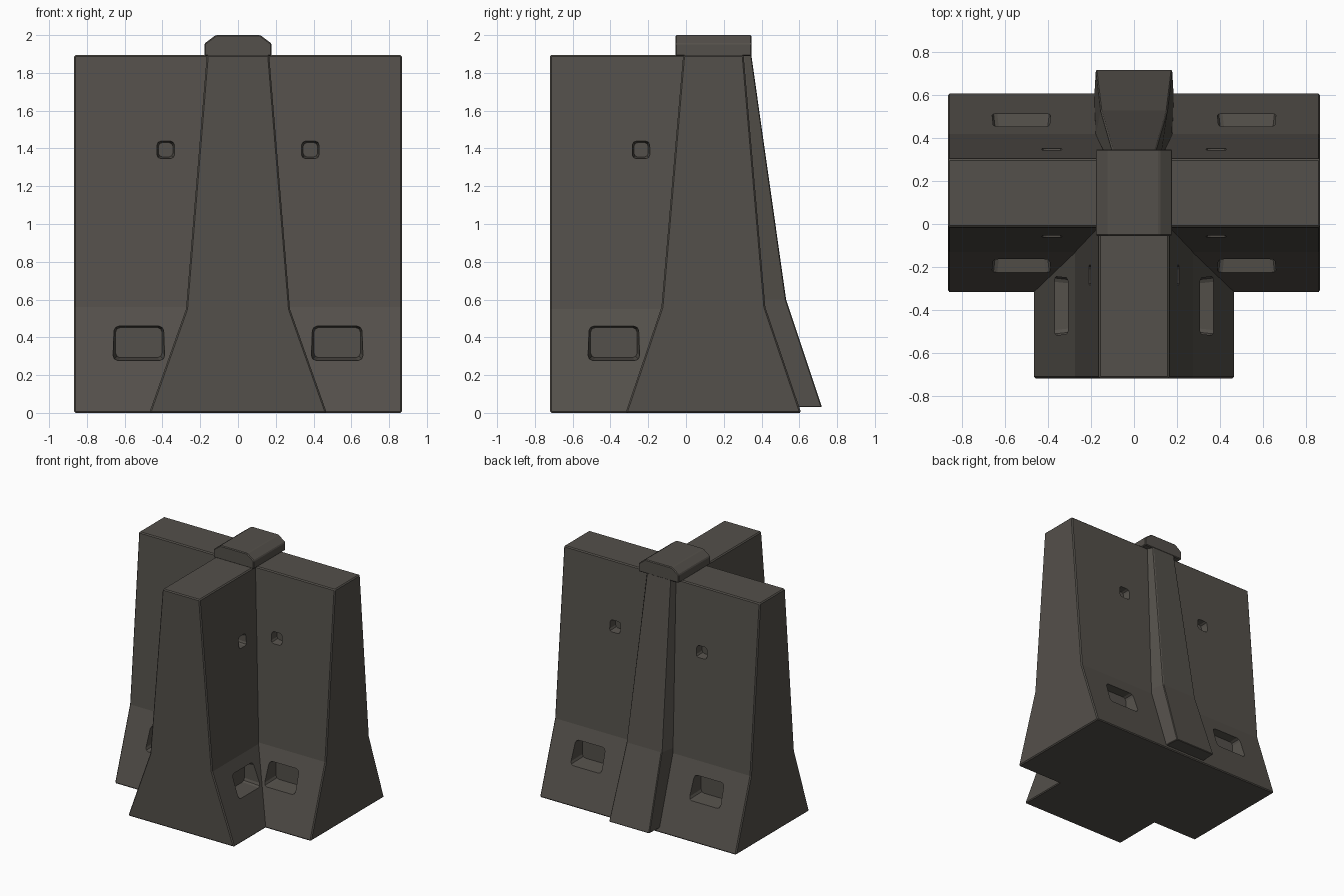
import bpy, bmesh
from mathutils import Vector

if "Cube" in bpy.data.objects:
    bpy.data.objects.remove(bpy.data.objects["Cube"])

concrete = bpy.data.materials.new("dark_concrete")
concrete.diffuse_color = (0.088, 0.080, 0.069, 1)
concrete.use_nodes = True
concrete.node_tree.nodes["Principled BSDF"].inputs["Base Color"].default_value = concrete.diffuse_color
WALL_Y = 0.145


def add_loft(bm, rings):
    """Skin a list of equal-length rings and cap both ends."""
    vs = [[bm.verts.new(p) for p in r] for r in rings]
    n = len(rings[0])
    for a, b in zip(vs, vs[1:]):
        for i in range(n):
            j = (i + 1) % n
            bm.faces.new((a[i], a[j], b[j], b[i]))
    bm.faces.new(vs[0][::-1])
    bm.faces.new(vs[-1])


def make(name, lofts, bevel=0.0):
    bm = bmesh.new()
    for rings in lofts:
        add_loft(bm, rings)
    bmesh.ops.recalc_face_normals(bm, faces=bm.faces)
    me = bpy.data.meshes.new(name)
    bm.to_mesh(me)
    bm.free()
    ob = bpy.data.objects.new(name, me)
    bpy.context.collection.objects.link(ob)
    me.materials.append(concrete)
    if bevel:
        m = ob.modifiers.new("edge", 'BEVEL')
        m.width, m.segments = bevel, 1
        m.limit_method, m.angle_limit = 'ANGLE', 0.6
        apply(ob, m)
    return ob


def apply(ob, mod):
    bpy.context.view_layer.objects.active = ob
    bpy.ops.object.modifier_apply(modifier=mod.name)


def boolean(ob, other, op):
    m = ob.modifiers.new("bool", 'BOOLEAN')
    m.object, m.operation, m.solver = other, op, 'EXACT'
    apply(ob, m)
    bpy.data.objects.remove(other)


def flared(bottom, kink, top, kz):
    """Half of a flared wall section, mirrored to a closed profile."""
    half = [(bottom, 0.0), (kink, kz), (top, 1.895)]
    return half + [(-u, z) for u, z in reversed(half)]


def half_width(z, section):
    for (u0, z0), (u1, z1) in zip(section[:2], section[1:3]):
        if z <= z1:
            return u0 + (u1 - u0) * (z - z0) / (z1 - z0)


# long wall and front leg, merged
wall_sec = flared(0.465, 0.275, 0.16, 0.56)
leg_sec = flared(0.47, 0.275, 0.165, 0.55)
body = make("barrier_body", [[[(x, WALL_Y + u, z) for u, z in wall_sec]
                              for x in (-0.868, 0.868)]], 0.008)
leg = make("front_leg", [[[(u, y, z) for u, z in leg_sec]
                          for y in (-0.72, WALL_Y)]], 0.008)
boolean(body, leg, 'UNION')


# recessed pockets
def pocket(place, side, u, z, hu, hz, section, depth, r):
    surf = half_width(z, section)
    rings = []
    for d, s in ((surf + 0.1, -0.015), (surf - depth, 0.012)):
        a, b = hu - s, hz - s
        if d > surf:
            a, b = hu + 0.01, hz + 0.01
        pts = [(a, b - r), (a - r * .3, b - r * .3), (a - r, b)]
        pts += [(-p, q) for p, q in reversed(pts)]
        pts += [(-p, -q) for p, q in pts]
        rings.append([place(side * d, u + p, z + q) for p, q in pts])
    return rings


def on_wall(d, u, z):
    return Vector((u, WALL_Y + d, z))


def on_leg(d, u, z):
    return Vector((d, u, z))


cuts = []
for side in (-1, 1):
    for x in (-1, 1):
        cuts.append(pocket(on_wall, side, x * 0.525, 0.372, 0.135, 0.092, wall_sec, 0.10, 0.025))
        cuts.append(pocket(on_wall, side, x * 0.383, 1.393, 0.05, 0.05, wall_sec, 0.06, 0.02))
    cuts.append(pocket(on_leg, side, -0.382, 0.372, 0.135, 0.092, leg_sec, 0.10, 0.025))
    cuts.append(pocket(on_leg, side, -0.238, 1.393, 0.05, 0.05, leg_sec, 0.06, 0.02))
boolean(body, make("pocket_cutter", cuts), 'DIFFERENCE')

# tapered rib down the back
rib = []
for z, y_out, w_out, y_wall, w_wall in ((0.03, 0.72, 0.178, 0.60, 0.185),
                                        (0.60, 0.53, 0.155, 0.415, 0.178),
                                        (1.90, 0.345, 0.10, 0.31, 0.125)):
    rib.append([(-w_wall, y_wall - 0.06, z), (-w_wall, y_wall, z), (-w_out, y_out, z),
                (w_out, y_out, z), (w_wall, y_wall, z), (w_wall, y_wall - 0.06, z)])
make("back_rib", [rib], 0.005)

# chamfered cap block on top
cap = [(0.178, 1.89), (0.178, 1.955), (0.118, 2.0)]
cap += [(-x, z) for x, z in reversed(cap)]
make("top_cap", [[[(x, y, z) for x, z in cap] for y in (-0.055, 0.348)]], 0.006)
